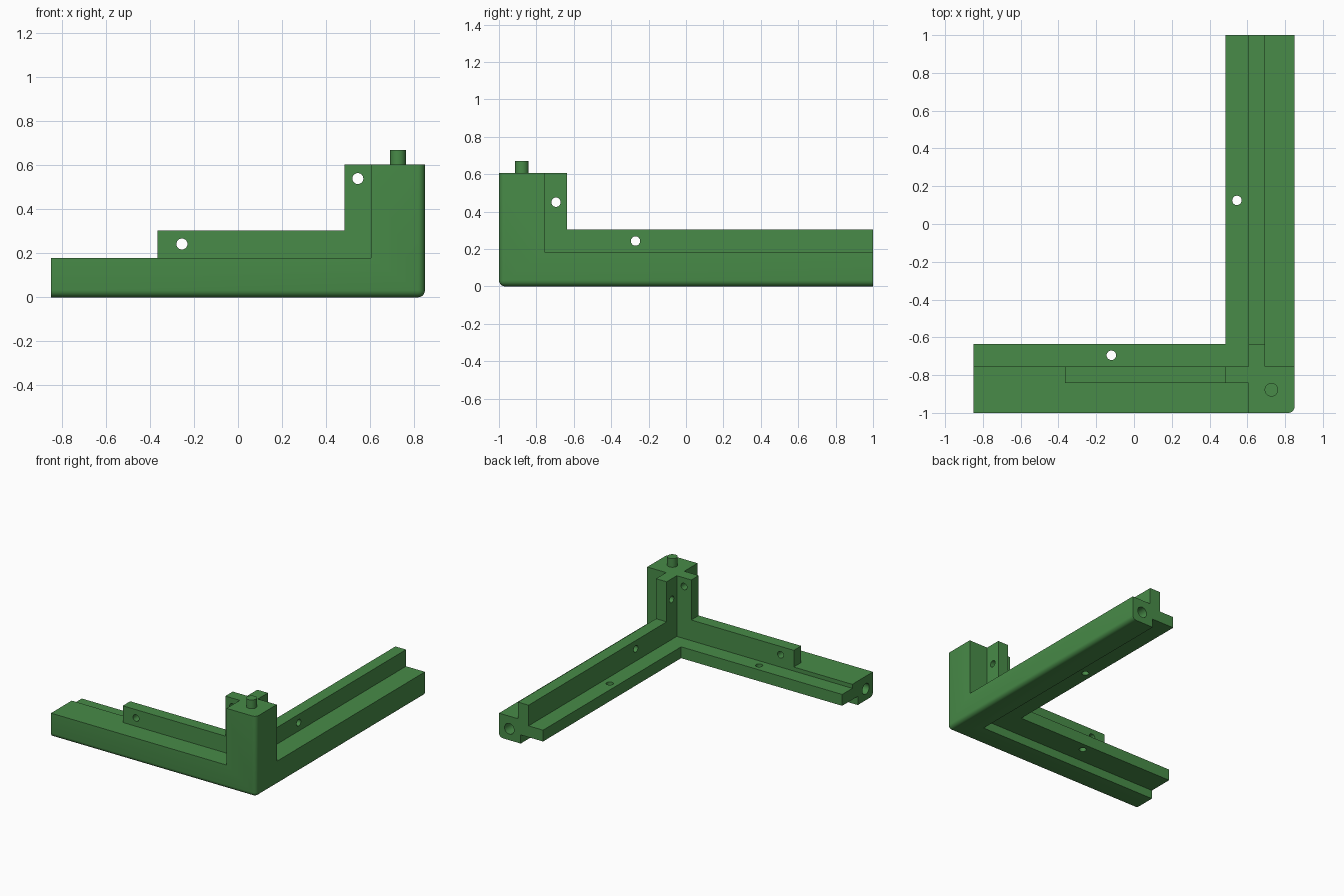
import bpy, bmesh, math
from mathutils import Matrix, Vector

if "Cube" in bpy.data.objects:
    bpy.data.objects.remove(bpy.data.objects["Cube"])

green = bpy.data.materials.new("green")
green.diffuse_color = (0.065, 0.26, 0.065, 1)
green.use_nodes = True
green.node_tree.nodes["Principled BSDF"].inputs["Base Color"].default_value = green.diffuse_color


# Local frame: u runs from the outer corner along -x, v along +y, w up
def world(u, v, w):
    return Vector((0.85 - u, v - 1.0, w))


def finish(bm, name):
    bmesh.ops.recalc_face_normals(bm, faces=bm.faces)
    me = bpy.data.meshes.new(name)
    bm.to_mesh(me)
    bm.free()
    me.materials.append(green)
    ob = bpy.data.objects.new(name, me)
    bpy.context.collection.objects.link(ob)
    return ob


def rod(name, centre, axis, radius, length):
    bm = bmesh.new()
    rot = {"x": Matrix.Rotation(math.pi / 2, 4, 'Y'),
           "y": Matrix.Rotation(math.pi / 2, 4, 'X'), "z": Matrix()}[axis]
    bmesh.ops.create_cone(bm, cap_ends=True, segments=24, radius1=radius,
                          radius2=radius, depth=length,
                          matrix=Matrix.Translation(world(*centre)) @ rot)
    return finish(bm, name)


def solid_from_boxes(boxes):
    """One clean shell around the union of axis-aligned boxes."""
    cuts = [sorted({x for b in boxes for x in b[a]}) for a in range(3)]
    size = [len(c) - 1 for c in cuts]

    def filled(c):
        if any(not 0 <= c[a] < size[a] for a in range(3)):
            return False
        mid = [(cuts[a][c[a]] + cuts[a][c[a] + 1]) / 2 for a in range(3)]
        return any(all(b[a][0] < mid[a] < b[a][1] for a in range(3)) for b in boxes)

    bm, verts = bmesh.new(), {}

    def vert(k):
        if k not in verts:
            verts[k] = bm.verts.new(world(*(cuts[a][k[a]] for a in range(3))))
        return verts[k]

    for c in [(i, j, k) for i in range(size[0]) for j in range(size[1])
              for k in range(size[2])]:
        if not filled(c):
            continue
        for a in range(3):
            for side in (0, 1):
                n = list(c)
                n[a] += 2 * side - 1
                if filled(n):
                    continue
                p, q = (a + 1) % 3, (a + 2) % 3
                ring = []
                for dp, dq in ((0, 0), (1, 0), (1, 1), (0, 1)):
                    k = list(c)
                    k[a] += side
                    k[p] += dp
                    k[q] += dq
                    ring.append(vert(tuple(k)))
                bm.faces.new(ring)
    bmesh.ops.recalc_face_normals(bm, faces=bm.faces)
    bmesh.ops.dissolve_limit(bm, angle_limit=0.02, verts=bm.verts, edges=bm.edges)
    return bm


W, F, H = 0.245, 0.365, 0.18      # bar width, flange reach, bar height
L = 1.7                           # length of the bar along x
B = 0.18                          # width of the bar foot
FZ = (0.065, 0.15)                # flange heights
T = (0.157, W)                    # fin thickness range

bm = solid_from_boxes([
    # corner post with two fins
    ((0, W), (0, W), (FZ[0], 0.605)),
    ((0, F), T, (FZ[0], 0.605)),
    (T, (0, F), (FZ[0], 0.605)),
    # bar along x: foot, body, flange, fin
    ((0, L), (0, B), (0, H)),
    ((0, L), (0, W), (FZ[0], H)),
    ((0, L), (0, F), FZ),
    ((0, 1.215), T, (FZ[0], 0.305)),
    # bar along y
    ((0, B), (0, 2), (0, H)),
    ((0, W), (0, 2), (FZ[0], H)),
    ((0, F), (0, 2), FZ),
    (T, (0, 2), (FZ[0], 0.305)),
])


# Round the three outer edges that meet at the corner
def outer(e):
    a, b = (p.co for p in e.verts)
    hits = [abs(a[i] - o) < 1e-4 and abs(b[i] - o) < 1e-4
            for i, o in enumerate((0.85, -1.0, 0.0))]
    return sum(hits) == 2


bmesh.ops.bevel(bm, geom=[e for e in bm.edges if outer(e)], offset=0.032,
                segments=5, profile=0.5, affect='EDGES')
frame = finish(bm, "corner_frame")


def drill(target, cutter):
    """Subtract a cutter, keeping the first solver result that is sound."""
    full = len(target.data.polygons)
    for solver in ('EXACT', 'MANIFOLD', 'FLOAT'):
        mod = target.modifiers.new("drill", 'BOOLEAN')
        mod.operation, mod.solver, mod.object = 'DIFFERENCE', solver, cutter
        bpy.context.view_layer.update()
        deps = bpy.context.evaluated_depsgraph_get()
        me = bpy.data.meshes.new_from_object(target.evaluated_get(deps))
        target.modifiers.remove(mod)
        xs = [p.co.x for p in me.vertices]
        if len(me.polygons) > full and max(xs) - min(xs) > 1.69:
            target.data = me
            break
    bpy.data.objects.remove(cutter)


# Cross holes in fins and flanges, and sockets in the bar ends
for centre, axis, r, length in [
    ((1.105, 0.2, 0.2425), "y", 0.025, 0.3),
    ((0.2, 0.73, 0.2425), "x", 0.025, 0.3),
    ((0.305, 0.2, 0.54), "y", 0.025, 0.3),
    ((0.2, 0.305, 0.45), "x", 0.025, 0.3),
    ((0.97, 0.305, 0.1), "z", 0.025, 0.3),
    ((0.305, 1.125, 0.1), "z", 0.025, 0.3),
    ((L, 0.085, 0.085), "x", 0.04, 0.2),
    ((0.085, 2.0, 0.085), "y", 0.04, 0.2),
]:
    drill(frame, rod("hole_cutter", centre, axis, r, length))

# Locating pin on top of the post
pin = rod("locating_pin", (0.1225, 0.1225, 0.6375), "z", 0.036, 0.065)

for ob in (frame, pin):
    ob.data.materials.clear()
    ob.data.materials.append(green)
    bpy.ops.object.select_all(action='DESELECT')
    ob.select_set(True)
    bpy.context.view_layer.objects.active = ob
    bpy.ops.object.shade_smooth_by_angle(angle=math.radians(30))
